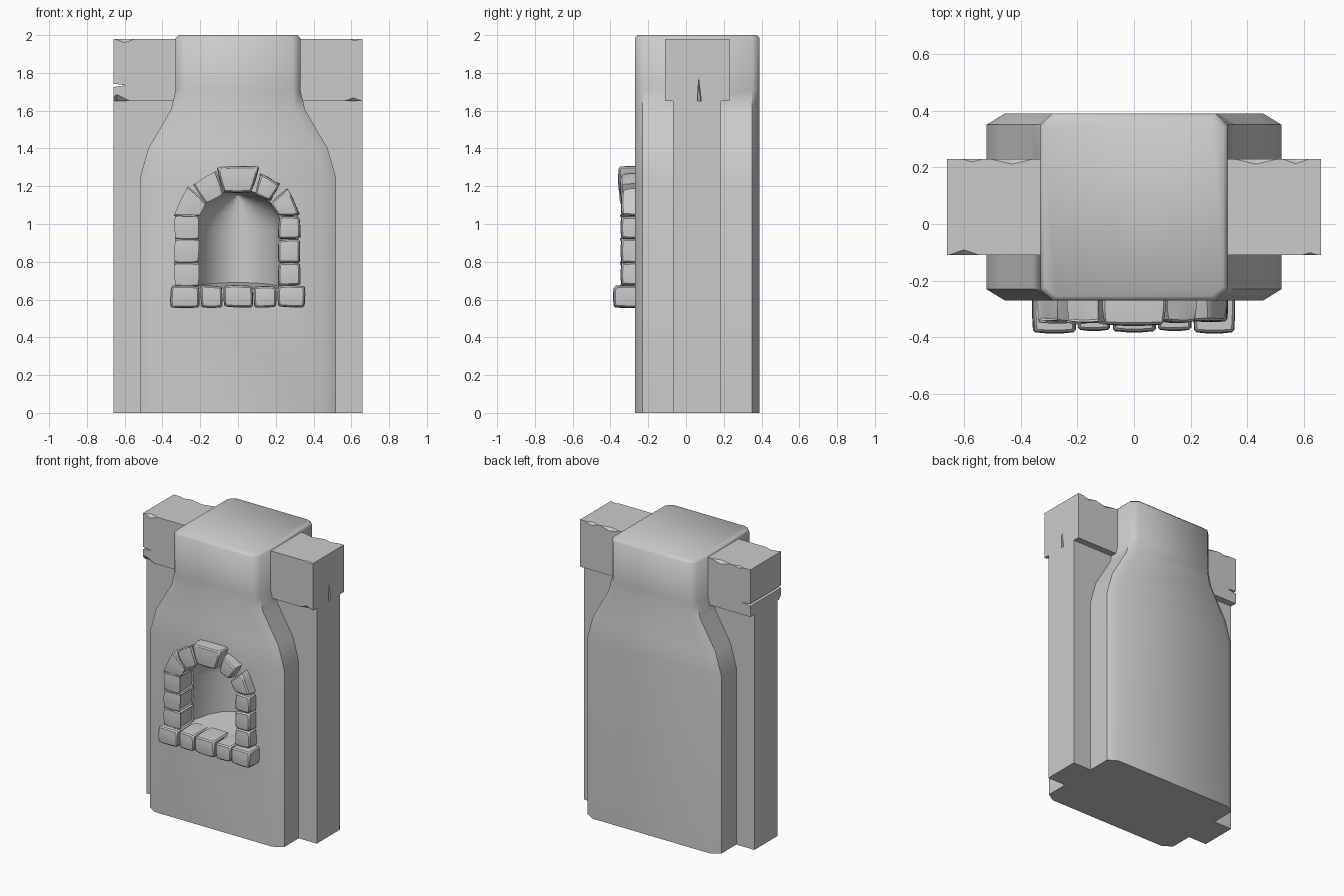
import bpy, bmesh, math, random
from mathutils import Vector

if "Cube" in bpy.data.objects:
    bpy.data.objects.remove(bpy.data.objects["Cube"])

random.seed(4)


def finish(name, bm, smooth=None):
    bmesh.ops.recalc_face_normals(bm, faces=bm.faces[:])
    me = bpy.data.meshes.new(name)
    bm.to_mesh(me)
    bm.free()
    ob = bpy.data.objects.new(name, me)
    bpy.context.collection.objects.link(ob)
    if smooth:
        shade(ob, smooth)
    return ob


def activate(ob):
    bpy.ops.object.select_all(action='DESELECT')
    ob.select_set(True)
    bpy.context.view_layer.objects.active = ob


def shade(ob, angle):
    activate(ob)
    bpy.ops.object.shade_smooth_by_angle(angle=math.radians(angle))


def loft(name, rings, smooth=None):
    bm = bmesh.new()
    loops = [[bm.verts.new(p) for p in r] for r in rings]
    n = len(loops[0])
    for a, b in zip(loops, loops[1:]):
        for i in range(n):
            bm.faces.new((a[i], a[(i + 1) % n], b[(i + 1) % n], b[i]))
    bm.faces.new(loops[0])
    bm.faces.new(loops[-1])
    return finish(name, bm, smooth)


def hull(name, pts):
    bm = bmesh.new()
    for p in pts:
        bm.verts.new(p)
    bmesh.ops.convex_hull(bm, input=bm.verts[:])
    return finish(name, bm)


def box(name, x0, x1, y0, y1, z0, z1):
    return hull(name, [(x, y, z) for x in (x0, x1) for y in (y0, y1) for z in (z0, z1)])


def cut(ob, cutter):
    m = ob.modifiers.new("cut", 'BOOLEAN')
    m.operation = 'DIFFERENCE'
    m.solver = 'EXACT'
    m.object = cutter
    activate(ob)
    bpy.ops.object.modifier_apply(modifier=m.name)
    bpy.data.objects.remove(cutter)


# Bottle-shaped chimney body: chamfered rectangle lofted upward
def ring(z, w, cx, cy, inset=0.0):
    y0, y1 = -0.27 + inset, 0.39 - inset
    return [(-w + cx, y0, z), (w - cx, y0, z), (w, y0 + cy, z), (w, y1 - cy, z),
            (w - cx, y1, z), (-w + cx, y1, z), (-w, y1 - cy, z), (-w, y0 + cy, z)]


body = loft("chimney_body", [
    ring(0, .52, .065, .04), ring(1.24, .52, .065, .04), ring(1.40, .475, .065, .04),
    ring(1.605, .355, .055, .04), ring(1.71, .33, .042, .04),
    ring(1.985, .33, .042, .04), ring(2.0, .315, .04, .035, .015)])

# Arched oven niche with a rounded back
niche = []
for deg in (0, 0, 20, 40, 58, 74, 86):
    t = math.radians(deg)
    y = -0.27 + 0.33 * math.sin(t) if niche else -0.40
    w, top, floor = 0.235 * math.cos(t), 0.225 - 0.03 * math.sin(t), 0.66 + 0.03 * math.sin(t)
    r = [(-w, y, floor), (w, y, floor)]
    r += [(w * math.cos(math.pi * k / 12), y, 0.96 + top * math.sin(math.pi * k / 12)) for k in range(13)]
    niche.append(r)
cut(body, loft("niche_cutter", niche))
shade(body, 50)

# Side wall stubs
for s, side in ((-1, "left"), (1, "right")):
    box(side + "_wall", s * .27, s * .66, -.07, .185, 0, 1.65)

# Worn beam ends with cracks and chips
left = box("left_beam", -.66, -.28, -.11, .23, 1.65, 1.98)
right = box("right_beam", .66, .28, -.11, .23, 1.65, 1.98)
cut(left, hull("crack", [(x, y, z) for y in (-.2, .3) for x, z in ((-.68, 1.745), (-.68, 1.722), (-.595, 1.735))]))
cut(right, hull("crack", [(.70, .055, 1.6), (.70, .09, 1.6), (.70, .067, 1.79),
                          (.60, .06, 1.6), (.60, .08, 1.6), (.60, .067, 1.74)]))


def chip(beam, x, half, y, z, d):
    # shallow diamond wedge removed from a long edge
    sy, sz = (1 if y > 0 else -1), (1 if z > 1.8 else -1)
    a, o = d, .05
    cut(beam, hull("chip", [
        (x - half, y, z), (x + half, y, z), (x, y - sy * a, z + sz * .001), (x, y, z - sz * a),
        (x - half, y + sy * o, z + sz * o), (x + half, y + sy * o, z + sz * o)]))


for x, half, y, z, d in ((-.43, .08, .23, 1.98, .02), (-.57, .04, .23, 1.98, .012),
                         (-.60, .055, -.11, 1.98, .02), (-.64, .07, -.11, 1.65, .035)):
    chip(left, x, half, y, z, d)
for x, half, y, z, d in ((.43, .08, .23, 1.98, .02), (.57, .05, .23, 1.98, .018),
                         (.61, .05, -.11, 1.65, .018), (.62, .03, -.11, 1.98, .01)):
    chip(right, x, half, y, z, d)


# Pillowed stone: inflated cube mapped onto a front-view quad
def stone(name, quad, y_front, y_back=-0.19):
    q = [Vector((x + random.uniform(-.004, .004), z + random.uniform(-.004, .004))) for x, z in quad]
    bm = bmesh.new()
    bmesh.ops.create_cube(bm, size=2)
    bmesh.ops.subdivide_edges(bm, edges=bm.edges[:], cuts=2, use_grid_fill=True)
    for v in bm.verts:
        u, d, w = v.co
        k = .045
        uu = (u * (1.04 - k * (w * w + d * d)) + 1) / 2
        ww = (w * (1.04 - k * (u * u + d * d)) + 1) / 2
        dd = (d * (1.0 - k * (u * u + w * w)) + 1) / 2
        p = q[0].lerp(q[1], uu).lerp(q[3].lerp(q[2], uu), ww)
        v.co = (p.x, y_front + (y_back - y_front) * dd, p.y)
    sharp = [e for e in bm.edges if len(e.link_faces) == 2 and e.calc_face_angle() > 0.9]
    bmesh.ops.bevel(bm, geom=sharp, offset=.008, segments=1, affect='EDGES')
    return finish(name, bm, 35)


# Sill stones
xs = (-.36, -.20, -.08, .08, .205, .355)
fronts = (-.387, -.378, -.383, -.378, -.387)
for i, f in enumerate(fronts):
    a, b = xs[i] + .003, xs[i + 1] - .003
    stone(f"sill_stone_{i}", [(a, .56), (b, .56), (b, .672), (a, .672)], f)

# Jamb stones and arch stones, mirrored
for s, side in ((-1, "left"), (1, "right")):
    for i, (z0, z1) in enumerate(((.675, .792), (.797, .918), (.924, 1.042))):
        stone(f"{side}_jamb_{i}", [(s * .215, z0), (s * .328, z0), (s * .328, z1), (s * .215, z1)], -.347)
    stone(f"{side}_arch_lower", [(s * .215, 1.048), (s * .33, 1.048), (s * .265, 1.192), (s * .175, 1.112)], -.345)
    stone(f"{side}_arch_upper", [(s * .168, 1.118), (s * .225, 1.205), (s * .122, 1.27), (s * .085, 1.16)], -.35)

# Keystone
stone("keystone", [(-.075, 1.168), (.075, 1.168), (.115, 1.303), (-.115, 1.303)], -.36)
